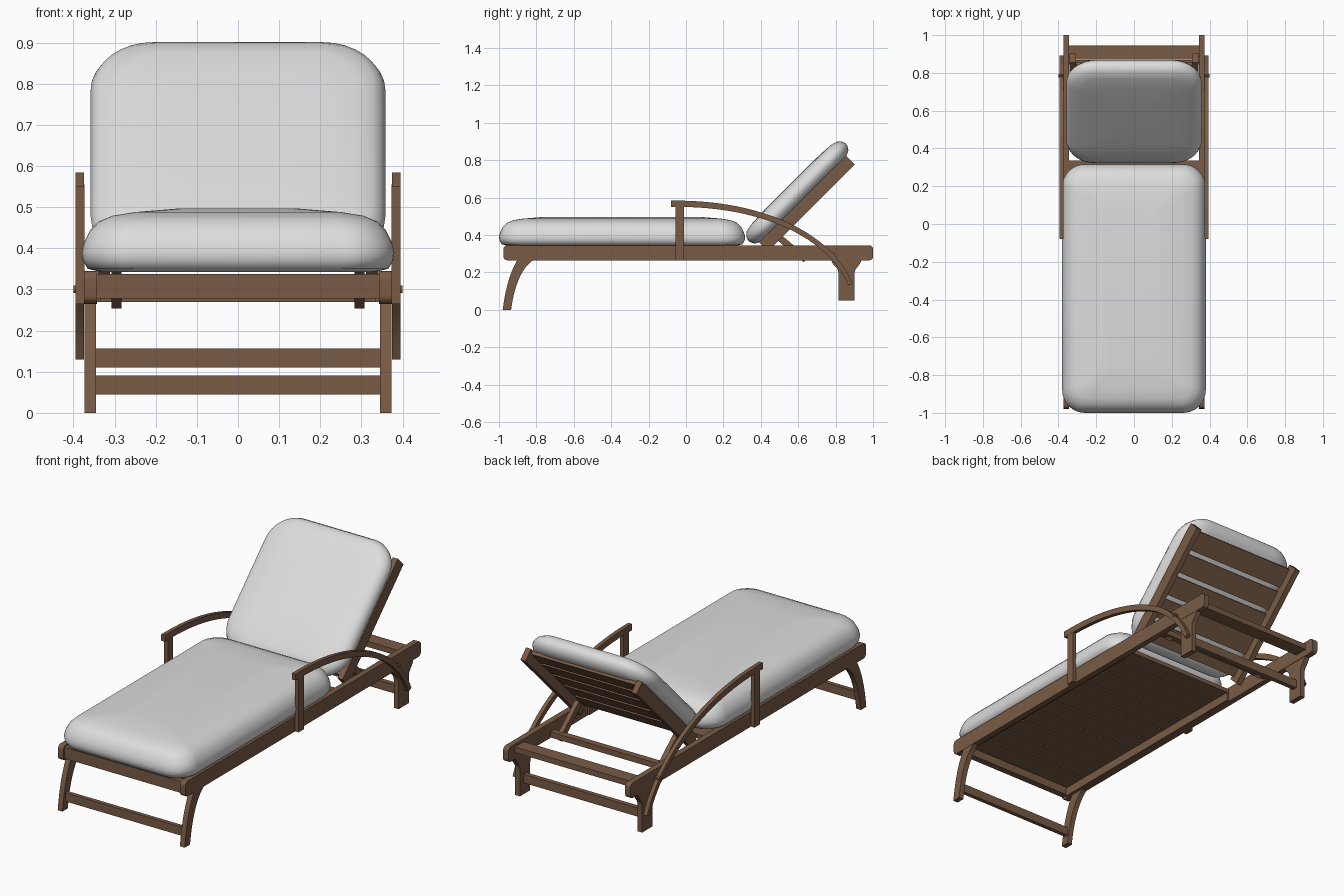
import bpy, bmesh, math
from mathutils import Vector, Matrix
from mathutils.geometry import interpolate_bezier

if "Cube" in bpy.data.objects:
    bpy.data.objects.remove(bpy.data.objects["Cube"], do_unlink=True)


def material(name, rgb):
    m = bpy.data.materials.new(name)
    m.use_nodes = True
    m.diffuse_color = (*rgb, 1)
    m.node_tree.nodes["Principled BSDF"].inputs["Base Color"].default_value = (*rgb, 1)
    return m


WOOD = material("brown wood", (0.19, 0.105, 0.06))
CLOTH = material("pale cushion cloth", (0.72, 0.72, 0.72))


def finish(bm, name, mat, smooth=None):
    bmesh.ops.recalc_face_normals(bm, faces=bm.faces)
    me = bpy.data.meshes.new(name)
    bm.to_mesh(me)
    bm.free()
    me.materials.append(mat)
    ob = bpy.data.objects.new(name, me)
    bpy.context.collection.objects.link(ob)
    if smooth:
        bpy.ops.object.select_all(action='DESELECT')
        ob.select_set(True)
        bpy.context.view_layer.objects.active = ob
        bpy.ops.object.shade_smooth_by_angle(angle=math.radians(smooth))
    return ob


def box(name, centre, size, tilt=0):
    bm = bmesh.new()
    mat = (Matrix.Translation(centre) @ Matrix.Rotation(math.radians(tilt), 4, 'X')
           @ Matrix.Diagonal((*size, 1)))
    bmesh.ops.create_cube(bm, size=1, matrix=mat)
    return finish(bm, name, WOOD)


def plank(name, outline, x0, x1):
    """Extrude a (y, z) outline from x0 to x1."""
    bm = bmesh.new()
    face = bm.faces.new([bm.verts.new((x0, y, z)) for y, z in outline])
    new = bmesh.ops.extrude_face_region(bm, geom=[face])["geom"]
    bmesh.ops.translate(bm, vec=(x1 - x0, 0, 0),
                        verts=[v for v in new if isinstance(v, bmesh.types.BMVert)])
    return finish(bm, name, WOOD, 30)


def bezier(points, n=16):
    return [tuple(p) for p in interpolate_bezier(*[Vector(p) for p in points], n)]


def rounded(w, h, r, steps=6):
    """Rounded rectangle outline about the origin, half sizes w and h."""
    pts = []
    for k, (sx, sy) in enumerate(((1, 1), (-1, 1), (-1, -1), (1, -1))):
        for i in range(steps + 1):
            a = math.radians(90 * (k + i / steps))
            pts.append((sx * (w - r) + r * math.cos(a), sy * (h - r) + r * math.sin(a)))
    return pts


def cushion(name, centre, w, h, r, rings, tilt):
    """Stack of rounded outlines; rings hold (inset, height)."""
    bm = bmesh.new()
    loops = []
    for inset, z in rings:
        pts = rounded(w - inset, h - inset, max(r - inset * 0.6, 0.03), 8)
        loops.append([bm.verts.new((x, y, z)) for x, y in pts])
    for a, b in zip(loops, loops[1:]):
        for i in range(len(a)):
            j = (i + 1) % len(a)
            bm.faces.new((a[i], a[j], b[j], b[i]))
    bm.faces.new(loops[0])
    bm.faces.new(loops[-1])
    bm.transform(Matrix.Translation(centre) @ Matrix.Rotation(math.radians(tilt), 4, 'X'))
    return finish(bm, name, CLOTH, 60)


# Outlines shared by both sides
rail = [(y + 0.012, z + 0.305) for y, z in rounded(0.988, 0.04, 0.02)]
front_leg = (bezier([(-0.81, 0.27), (-0.88, 0.23), (-0.92, 0.12), (-0.935, 0)])
             + bezier([(-0.98, 0), (-0.965, 0.12), (-0.94, 0.2), (-0.9, 0.27)]))
rear_leg = (bezier([(0.775, 0.27), (0.785, 0.225), (0.815, 0.24), (0.815, 0.19)], 8)
            + [(0.815, 0.05), (0.9, 0.05)]
            + bezier([(0.9, 0.19), (0.9, 0.225), (0.925, 0.225), (0.94, 0.27)], 8))
path = bezier([(-0.08, 0.567), (0.4, 0.575), (0.77, 0.4), (0.88, 0.135)], 28)
upper, lower = [], []
for i, (y, z) in enumerate(path):
    a, b = path[max(i - 1, 0)], path[min(i + 1, len(path) - 1)]
    n = Vector((a[1] - b[1], b[0] - a[0])).normalized() * (0.017 - 0.005 * i / len(path))
    upper.append((y + n.x, z + n.y))
    lower.append((y - n.x, z - n.y))
arm = upper + lower[::-1]

for side, s in (("left", 1), ("right", -1)):
    plank(side + "_bed_rail", rail, s * 0.343, s * 0.374)
    plank(side + "_front_leg", front_leg, s * 0.345, s * 0.373)
    plank(side + "_rear_leg", rear_leg, s * 0.345, s * 0.373)
    plank(side + "_armrest", arm, s * 0.374, s * 0.395)
    box(side + "_arm_post", (s * 0.384, -0.033, 0.41), (0.021, 0.045, 0.29))
    box(side + "_slat_ledger", (s * 0.339, -0.3, 0.292), (0.012, 1.27, 0.045))
    box(side + "_back_rail", (s * 0.326, 0.646, 0.569), (0.03, 0.657, 0.067), 45)
    box(side + "_back_prop", (s * 0.295, 0.56, 0.335), (0.025, 0.21, 0.035), -40)
    # Pivot bolt through the armrest
    bm = bmesh.new()
    bmesh.ops.create_cone(bm, cap_ends=True, segments=12, radius1=0.009, radius2=0.009, depth=0.03,
                          matrix=Matrix.Translation((s * 0.385, 0.785, 0.3))
                          @ Matrix.Rotation(math.pi / 2, 4, 'Y'))
    finish(bm, side + "_arm_bolt", WOOD, 30)

# Cross bars
box("front_crossbar", (0, -0.95, 0.308), (0.69, 0.035, 0.06))
box("rear_crossbar", (0, 0.908, 0.315), (0.69, 0.075, 0.03))
box("front_stretcher", (0, -0.945, 0.068), (0.69, 0.022, 0.046))
box("rear_stretcher", (0, 0.857, 0.133), (0.69, 0.025, 0.046))
box("prop_crossbar", (0, 0.635, 0.285), (0.68, 0.035, 0.03))

# Bed slats
count, start, pitch = 10, -0.93, 0.127
for i in range(count):
    box(f"bed_slat_{i + 1}", (0, start + pitch * (i + 0.5), 0.327), (0.688, pitch - 0.01, 0.022))

# Backrest slats
for i in range(5):
    d = (i - 2) * 0.128 * math.sqrt(0.5)
    box(f"back_slat_{i + 1}", (0, 0.63 + d, 0.585 + d), (0.63, 0.105, 0.018), 45)

# Cushions
cushion("seat_cushion", (0, -0.342, 0.345), 0.38, 0.658, 0.12,
        [(0.05, -0.003), (0.015, 0.005), (0.003, 0.025), (0, 0.045), (0.006, 0.07),
         (0.02, 0.098), (0.042, 0.12), (0.075, 0.134), (0.13, 0.143), (0.24, 0.152)], 0)
cushion("back_cushion", (0, 0.595, 0.628), 0.358, 0.368, 0.15,
        [(0.1, -0.055), (0.05, -0.05), (0.016, -0.035), (0.002, -0.012), (0, 0.005),
         (0.01, 0.028), (0.03, 0.044), (0.07, 0.053), (0.14, 0.057), (0.24, 0.059)], 45)
